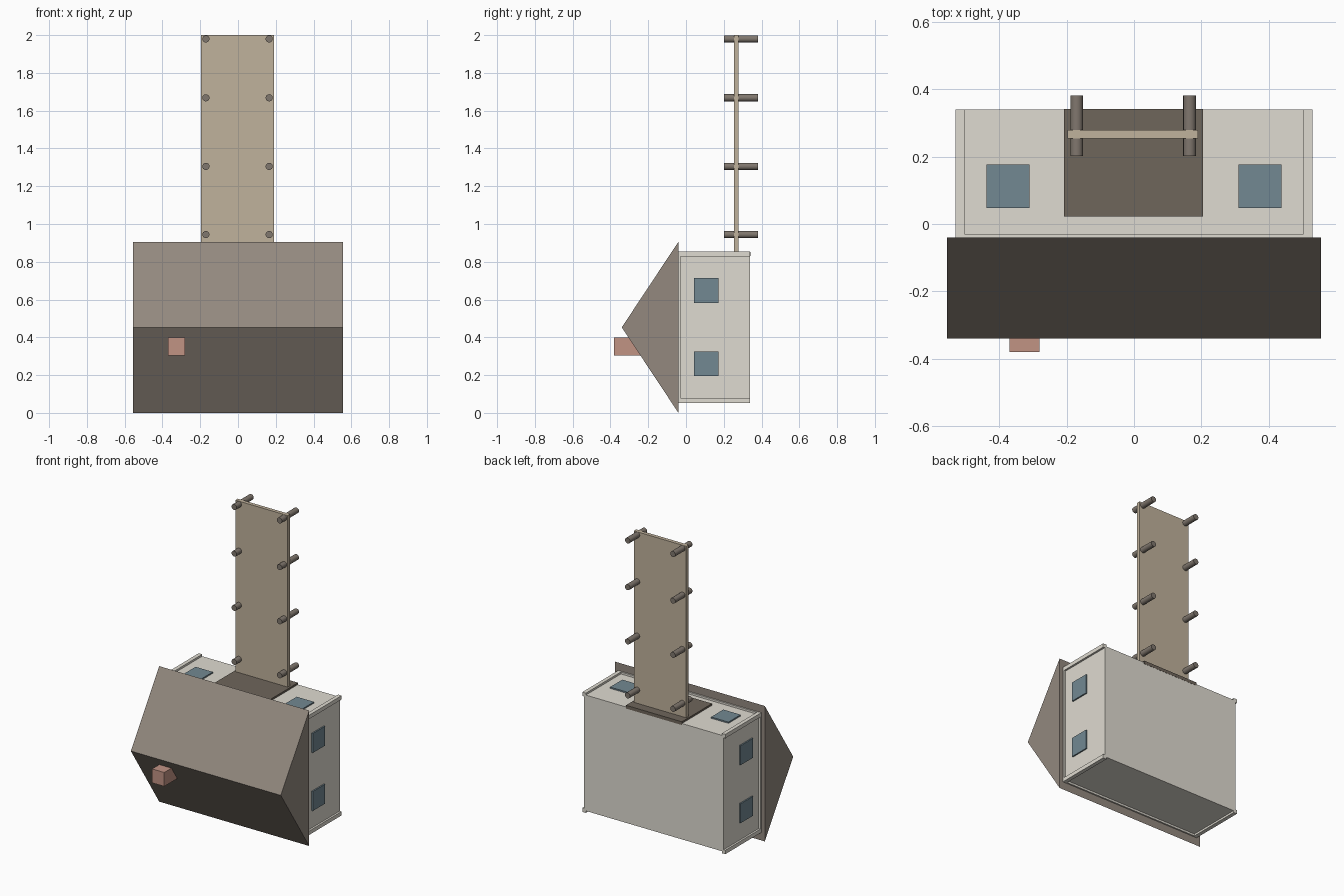
import bpy
import math

if "Cube" in bpy.data.objects:
    bpy.data.objects.remove(bpy.data.objects["Cube"], do_unlink=True)


def material(name, rgb):
    """Flat material from 8-bit display colour, stored as linear."""
    lin = [((c / 255 + 0.055) / 1.055) ** 2.4 for c in rgb] + [1.0]
    m = bpy.data.materials.new(name)
    m.use_nodes = True
    m.diffuse_color = lin
    m.node_tree.nodes["Principled BSDF"].inputs["Base Color"].default_value = lin
    return m


PLASTER = material("pale plaster", (223, 219, 209))
SHINGLE = material("brown shingle", (147, 137, 127))
GLASS = material("blue glass", (114, 136, 146))
PLANK = material("tan plank", (192, 178, 156))
DECK = material("dark deck wood", (111, 102, 91))
BRICK = material("red brick", (193, 147, 132))
POST = material("grey wood", (128, 119, 110))


def box(name, mat, x, y, z):
    """Box from (min, max) ranges on each axis."""
    bpy.ops.mesh.primitive_cube_add(size=1)
    ob = bpy.context.object
    ob.name = name
    ranges = (x, y, z)
    for v in ob.data.vertices:
        v.co = [r[0] if c < 0 else r[1] for c, r in zip(v.co, ranges)]
    ob.data.materials.append(mat)
    return ob


# House body, lying on its back wall
TOP, BOTTOM, SIDE = 0.841, 0.066, 0.516
MID = (TOP + BOTTOM) / 2
box("house_walls", PLASTER, (-SIDE, SIDE), (-0.04, 0.34), (BOTTOM, TOP))
box("eave_band", PLASTER, (-0.529, 0.529), (-0.04, -0.03), (0.053, 0.854))

# Corner trims
T = 0.013
for sx, side in ((-1, "right"), (1, "left")):
    for z, level in ((BOTTOM, "lower"), (TOP, "upper")):
        box(f"corner_trim_{side}_{level}", PLASTER,
            (sx * SIDE - T, sx * SIDE + T), (-0.04, 0.34), (z - T, z + T))

# Gable roof: triangular prism along x
half, base_y, ridge_y, roof_h = 0.555, -0.04, -0.34, 0.906
section = [(base_y, 0), (base_y, roof_h), (ridge_y, roof_h / 2)]
verts = [(x, y, z) for x in (-half, half) for y, z in section]
faces = [(0, 2, 1), (3, 4, 5), (0, 1, 4, 3), (1, 2, 5, 4), (2, 0, 3, 5)]
mesh = bpy.data.meshes.new("roof")
mesh.from_pydata(verts, [], faces)
mesh.materials.append(SHINGLE)
bpy.context.collection.objects.link(bpy.data.objects.new("roof", mesh))

# Chimney
box("chimney", BRICK, (-0.37, -0.28), (-0.38, -0.2), (0.305, 0.398))

# Windows: two on the upper wall, two on each end wall
D = 0.009
for sx, side in ((-1, "right"), (1, "left")):
    x = sx * 0.374
    box(f"wall_window_{side}", GLASS, (x - 0.064, x + 0.064),
        (0.048, 0.177), (TOP, TOP + D))
    for z, level in ((0.26, "lower"), (0.648, "upper")):
        ends = sorted((sx * SIDE, sx * (SIDE + D)))
        box(f"end_window_{side}_{level}", GLASS, ends,
            (0.042, 0.172), (z - 0.065, z + 0.065))

# Entry panel and the long walkway with its posts
box("entry_panel", DECK, (-0.208, 0.205), (0.022, 0.341), (TOP - 0.01, TOP + 0.012))
box("walkway", PLANK, (-0.197, 0.19), (0.254, 0.279), (TOP, 2.0))
for x, side in ((-0.17, "right"), (0.165, "left")):
    for i, z in enumerate((0.944, 1.305, 1.668, 1.98)):
        bpy.ops.mesh.primitive_cylinder_add(
            vertices=16, radius=0.019, depth=0.18,
            location=(x, 0.292, z), rotation=(math.pi / 2, 0, 0))
        post = bpy.context.object
        post.name = f"walkway_post_{side}_{i + 1}"
        post.data.materials.append(POST)
        bpy.ops.object.shade_smooth_by_angle()
